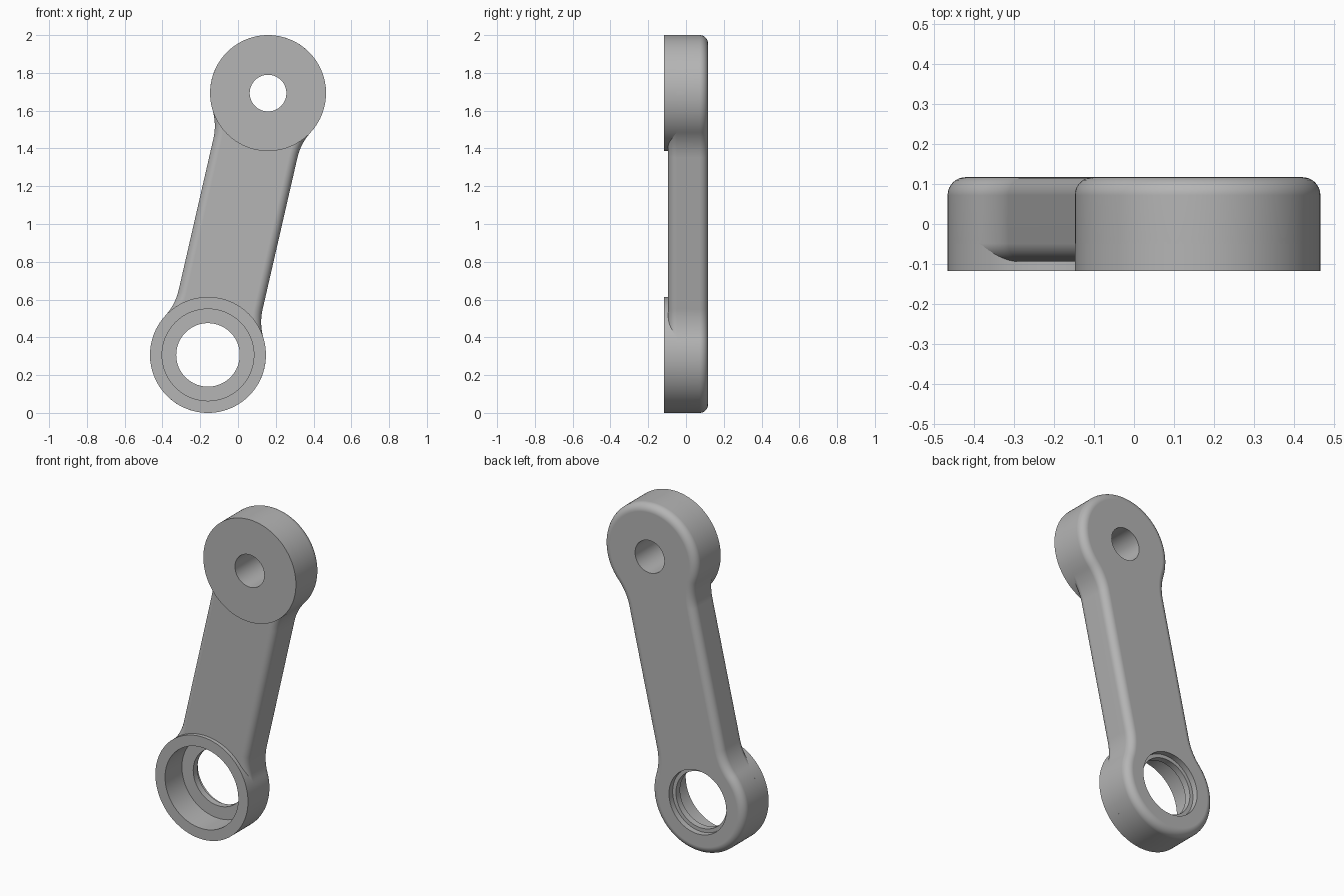
import bpy
import bmesh
from math import sin, cos, pi, sqrt, atan2
from mathutils import Vector

cube = bpy.data.objects.get("Cube")
if cube:
    bpy.data.objects.remove(cube, do_unlink=True)

# Main dimensions: pivot centres in (x, z), then radii and depths along y
LOW, HIGH = Vector((-0.159, 0.307)), Vector((0.159, 1.693))
END_R, ARM_W, BLEND_R, ROUND = 0.307, 0.228, 0.3, 0.045
FRONT, ARM_FRONT, BACK = -0.117, -0.094, 0.117
BOSS_BACK = ARM_FRONT + ROUND + 0.005

grey = bpy.data.materials.new("plain grey")
grey.use_nodes = True
colour = (0.46, 0.46, 0.46, 1)
grey.diffuse_color = colour
grey.node_tree.nodes["Principled BSDF"].inputs["Base Color"].default_value = colour


def loft(name, rings, wrap=False):
    """Skin a list of equal rings; cap the ends or join last to first."""
    bm = bmesh.new()
    loops = [[bm.verts.new(p) for p in ring] for ring in rings]
    pairs = list(zip(loops, loops[1:]))
    if wrap:
        pairs.append((loops[-1], loops[0]))
    else:
        bm.faces.new(loops[0])
        bm.faces.new(loops[-1])
    for a, b in pairs:
        for i in range(len(a)):
            bm.faces.new((a[i - 1], a[i], b[i], b[i - 1]))
    bmesh.ops.recalc_face_normals(bm, faces=bm.faces)
    mesh = bpy.data.meshes.new(name)
    bm.to_mesh(mesh)
    bm.free()
    mesh.materials.append(grey)
    obj = bpy.data.objects.new(name, mesh)
    bpy.context.collection.objects.link(obj)
    return obj


def circle(centre, r, y, n=96):
    return [(centre.x + r * cos(2 * pi * i / n), y, centre.y + r * sin(2 * pi * i / n))
            for i in range(n)]


def arc(cx, cy, r, a0, a1, n):
    return [Vector((cx + r * cos(a0 + (a1 - a0) * i / n),
                    cy + r * sin(a0 + (a1 - a0) * i / n))) for i in range(n + 1)]


def outline(inset, y):
    """Two round ends blended into a narrower straight arm."""
    length = (HIGH - LOW).length
    along = (HIGH - LOW).normalized()
    across = Vector((along.y, -along.x))
    cx = ARM_W + BLEND_R
    cy = sqrt((END_R + BLEND_R) ** 2 - cx ** 2)
    phi = atan2(cy, cx)
    blend = BLEND_R + inset
    half = arc(-cx, cy, blend, 0, -phi, 14)[:-1]
    half += arc(0, 0, END_R - inset, pi - phi, 2 * pi + phi, 72)
    half += arc(cx, cy, blend, pi + phi, pi, 14)[1:]
    full = half + [Vector((-p.x, length - p.y)) for p in half]
    flat = [LOW + across * p.x + along * p.y for p in full]
    return [(p.x, y, p.y) for p in flat]


def cut(target, cutter):
    mod = target.modifiers.new("hole", 'BOOLEAN')
    mod.operation, mod.solver, mod.object = 'DIFFERENCE', 'EXACT', cutter
    bpy.context.view_layer.objects.active = target
    bpy.ops.object.modifier_apply(modifier=mod.name)
    bpy.data.objects.remove(cutter, do_unlink=True)


# Link body, rounded along its front and back edges
steps = 8
turn = [i * pi / 2 / steps for i in range(steps + 1)]
profile = [(ROUND * (1 - sin(a)), ARM_FRONT + ROUND * (1 - cos(a))) for a in turn]
profile += [(ROUND * (1 - cos(a)), BACK - ROUND * (1 - sin(a))) for a in turn]
body = loft("link_body", [outline(e, y) for e, y in profile])

# Holes: a plain pin hole on top, a stepped bearing seat below
PIN_R, SEAT_R, LIP_R, REAR_R = 0.097, 0.243, 0.168, 0.19
SEAT_Y, LIP_Y = 0.043, 0.082
cut(body, loft("pin_cutter", [circle(HIGH, PIN_R, y) for y in (-0.3, 0.3)]))
seat = [(SEAT_R, -0.3), (SEAT_R, SEAT_Y), (LIP_R, SEAT_Y),
        (LIP_R, LIP_Y), (REAR_R, LIP_Y), (REAR_R, 0.3)]
cut(body, loft("seat_cutter", [circle(LOW, r, y) for r, y in seat]))


# Raised round bosses on the front of both ends
def boss(name, centre, hole):
    section = [(END_R, FRONT), (END_R, BOSS_BACK), (hole, BOSS_BACK), (hole, FRONT)]
    return loft(name, [circle(centre, r, y) for r, y in section], wrap=True)


parts = [body, boss("upper_boss", HIGH, PIN_R), boss("lower_boss", LOW, SEAT_R)]

# Smooth shading with crisp rims and flat caps
for obj in parts:
    bpy.ops.object.select_all(action='DESELECT')
    obj.select_set(True)
    bpy.context.view_layer.objects.active = obj
    bpy.ops.object.shade_smooth_by_angle(angle=pi / 6)
    flat = obj.modifiers.new("flat_caps", 'WEIGHTED_NORMAL')
    flat.keep_sharp = True
